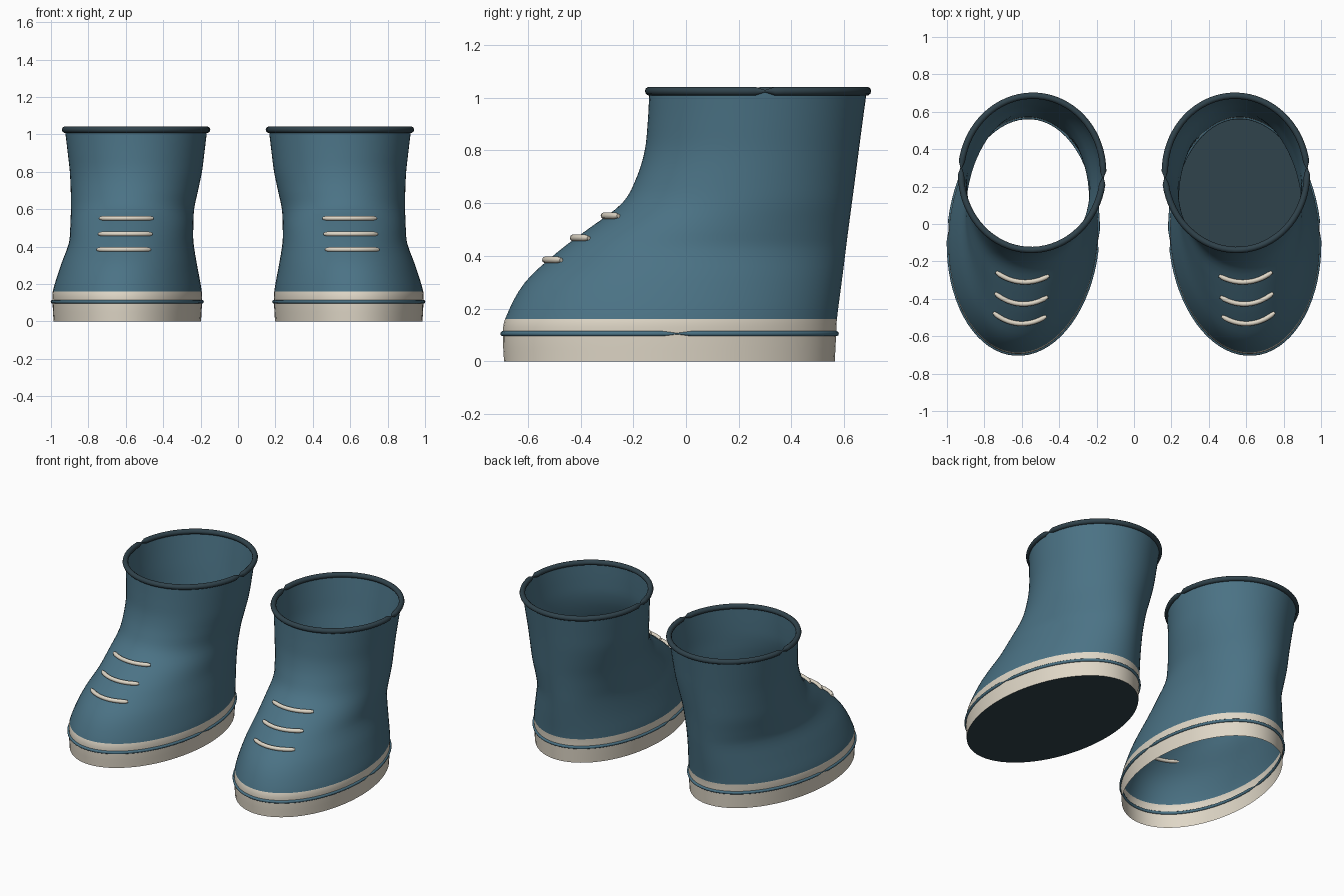
import bpy, bmesh, math

cube = bpy.data.objects.get("Cube")
if cube:
    bpy.data.objects.remove(cube, do_unlink=True)


def material(name, r, g, b):
    m = bpy.data.materials.new(name)
    m.use_nodes = True
    m.diffuse_color = (r, g, b, 1)
    bsdf = next(n for n in m.node_tree.nodes if n.type == 'BSDF_PRINCIPLED')
    bsdf.inputs["Base Color"].default_value = (r, g, b, 1)
    return m


TEAL = material("teal_rubber", 0.07, 0.17, 0.235)
DARK = material("dark_teal", 0.03, 0.056, 0.072)
CREAM = material("cream", 0.74, 0.68, 0.57)

SEGMENTS = 72
TOE_OUT = math.radians(4)
BAND_TOP = 0.16

# Boot sections: height, toe y, heel y, centre x, half width
ROWS = [
    (0.00, -0.692, 0.566, 0.592, 0.393),
    (0.10, -0.696, 0.571, 0.592, 0.398),
    (0.16, -0.688, 0.574, 0.592, 0.397),
    (0.30, -0.612, 0.592, 0.583, 0.363),
    (0.42, -0.482, 0.607, 0.571, 0.332),
    (0.50, -0.375, 0.617, 0.568, 0.328),
    (0.60, -0.243, 0.630, 0.564, 0.329),
    (0.70, -0.187, 0.643, 0.554, 0.340),
    (0.80, -0.157, 0.656, 0.546, 0.353),
    (0.90, -0.146, 0.669, 0.545, 0.365),
    (1.025, -0.139, 0.686, 0.545, 0.380),
]


def slope(i, k):
    a, b = ROWS[max(i - 1, 0)], ROWS[min(i + 1, len(ROWS) - 1)]
    return (b[k] - a[k]) / (b[0] - a[0])


def section(z):
    """Smoothly interpolated toe, heel, centre and half width at a height."""
    i = 0
    while i < len(ROWS) - 2 and z > ROWS[i + 1][0]:
        i += 1
    p, q = ROWS[i], ROWS[i + 1]
    h = q[0] - p[0]
    u = (z - p[0]) / h
    ease = u * u * (3 - 2 * u)
    return [p[k] + (q[k] - p[k]) * ease
            + h * u * (1 - u) * ((1 - u) * slope(i, k) - u * slope(i + 1, k))
            for k in range(1, 5)]


def point(side, z, t, grow=0.0):
    """Point on the boot wall at height z and angle t, turned toe-out."""
    toe, heel, cx, half = section(z)
    x = (half + grow) * math.cos(t)
    y = ((heel - toe) / 2 + grow) * math.sin(t)
    c, s = math.cos(TOE_OUT), math.sin(TOE_OUT)
    return (side * (cx + x * c - y * s), (toe + heel) / 2 + x * s + y * c, z)


def loop_angles():
    return [math.tau * i / SEGMENTS for i in range(SEGMENTS)]


def finish(name, bm, mats):
    me = bpy.data.meshes.new(name)
    bm.to_mesh(me)
    bm.free()
    for m in mats:
        me.materials.append(m)
    ob = bpy.data.objects.new(name, me)
    bpy.context.collection.objects.link(ob)
    return ob


def boot_wall(name, side):
    heights = []
    for p, q in zip(ROWS, ROWS[1:]):
        heights += [p[0] + (q[0] - p[0]) * j / 4 for j in range(4)]
    heights.append(ROWS[-1][0])
    bm = bmesh.new()
    rings = [[bm.verts.new(point(side, z, t)) for t in loop_angles()] for z in heights]
    for low, high in zip(rings, rings[1:]):
        for i in range(SEGMENTS):
            j = (i + 1) % SEGMENTS
            quad = [low[i], low[j], high[j], high[i]]
            f = bm.faces.new(quad if side > 0 else quad[::-1])
            f.smooth = True
            # Cream foxing band below, rubber above
            f.material_index = 1 if f.calc_center_median().z < BAND_TOP else 0
    finish(name, bm, [TEAL, CREAM])


def sole_plate(name, side):
    bm = bmesh.new()
    f = bm.faces.new([bm.verts.new(point(side, 0, t)) for t in loop_angles()])
    f.normal_update()
    if f.normal.z > 0:
        f.normal_flip()
    finish(name, bm, [DARK])


def tube(name, pts, radius, mat, cyclic, radii=None):
    cu = bpy.data.curves.new(name, 'CURVE')
    cu.dimensions = '3D'
    cu.bevel_depth = radius
    cu.bevel_resolution = 3
    cu.use_fill_caps = True
    sp = cu.splines.new('POLY')
    sp.points.add(len(pts) - 1)
    for i, p in enumerate(pts):
        sp.points[i].co = (*p, 1)
        sp.points[i].radius = radii[i] if radii else 1
    sp.use_cyclic_u = cyclic
    cu.materials.append(mat)
    ob = bpy.data.objects.new(name, cu)
    bpy.context.collection.objects.link(ob)
    bpy.ops.object.select_all(action='DESELECT')
    ob.select_set(True)
    bpy.context.view_layer.objects.active = ob
    bpy.ops.object.convert(target='MESH')
    bpy.ops.object.shade_smooth_by_angle(angle=math.radians(50))


def ring(name, side, z, radius, mat, grow=0.0):
    # Bead pinched at the two side seams
    pts = [point(side, z, t, grow) for t in loop_angles()]
    radii = [0.25 if i % (SEGMENTS // 2) == 0 else 1 for i in range(SEGMENTS)]
    tube(name, pts, radius, mat, True, radii)


def lace(name, side, z):
    reach = math.asin(0.138 / section(z)[3])
    steps = 14
    pts = [point(side, z, -math.pi / 2 + reach * (2 * i / steps - 1), 0.01)
           for i in range(steps + 1)]
    radii = [0.6] + [1] * (steps - 1) + [0.6]
    tube(name, pts, 0.013, CREAM, False, radii)


for label, side in (("left", 1), ("right", -1)):
    boot_wall(label + "_boot", side)
    ring(label + "_top_rim", side, 1.025, 0.017, DARK)
    ring(label + "_welt", side, 0.105, 0.010, TEAL)
    for n, z in enumerate((0.385, 0.468, 0.552)):
        lace(f"{label}_lace_{n + 1}", side, z)

# Only the left boot has a closed bottom
sole_plate("left_sole_plate", 1)
